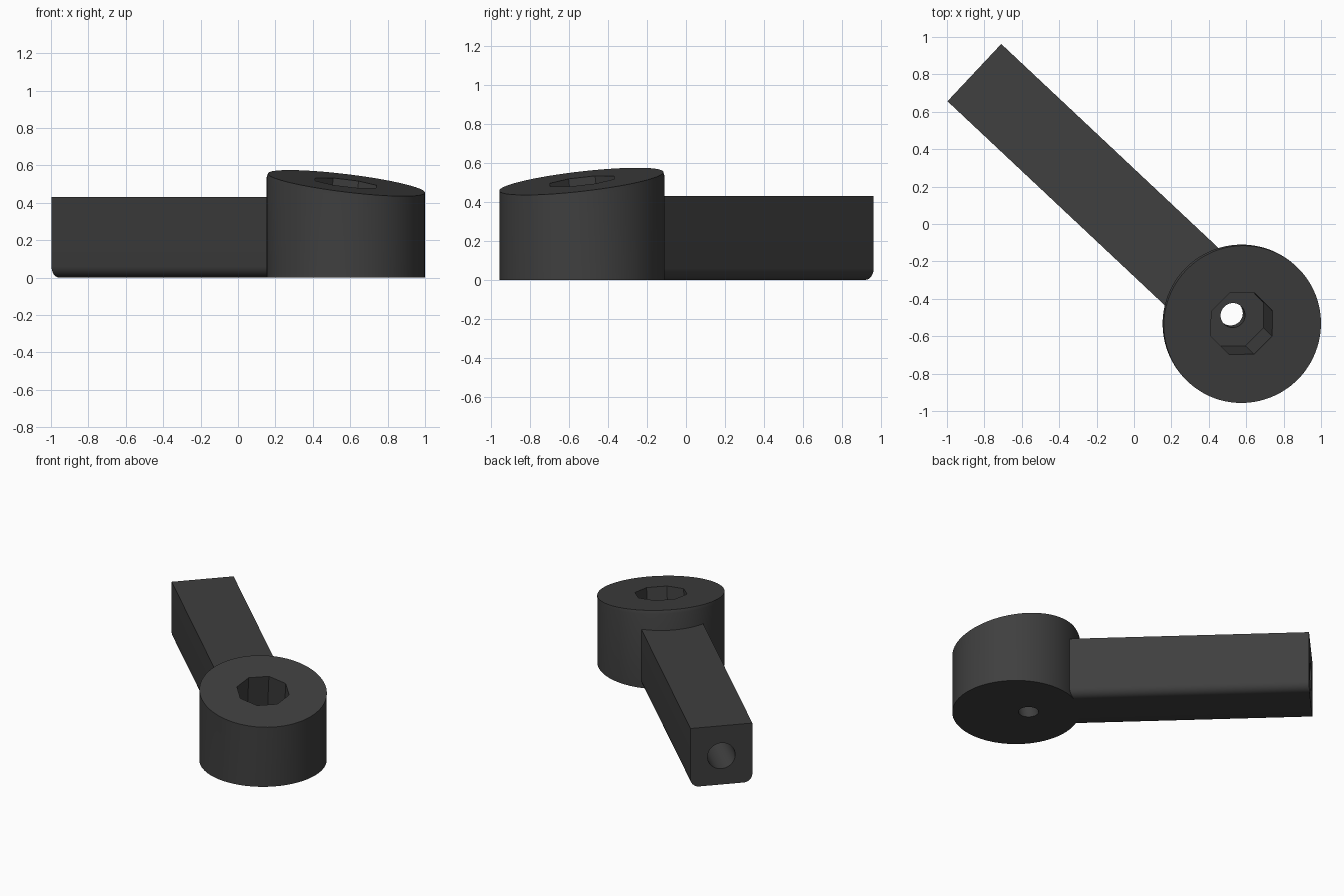
import bpy, bmesh, math
from mathutils import Matrix, Vector

if "Cube" in bpy.data.objects:
    bpy.data.objects.remove(bpy.data.objects["Cube"])

ANGLE = math.radians(-43.2)      # arm axis direction, seen from above
SLOPE, TOP, R = 0.165, 0.505, 0.423
TILT = math.atan(SLOPE)
FRAME = Matrix.Translation((0.576, -0.533, 0)) @ Matrix.Rotation(ANGLE, 4, 'Z')

dark = bpy.data.materials.new("dark_grey_plastic")
dark.diffuse_color = (0.05, 0.05, 0.05, 1)
dark.use_nodes = True
dark.node_tree.nodes["Principled BSDF"].inputs["Base Color"].default_value = dark.diffuse_color


def loft(name, rings):
    """Closed solid through matching rings of points, in the arm frame."""
    bm = bmesh.new()
    loops = [[bm.verts.new(p) for p in ring] for ring in rings]
    for a, b in zip(loops, loops[1:]):
        for i in range(len(a)):
            j = (i + 1) % len(a)
            bm.faces.new((a[i], a[j], b[j], b[i]))
    bm.faces.new(loops[0])
    bm.faces.new(loops[-1])
    bmesh.ops.recalc_face_normals(bm, faces=bm.faces)
    bm.transform(FRAME)
    mesh = bpy.data.meshes.new(name)
    bm.to_mesh(mesh)
    bm.free()
    mesh.materials.append(dark)
    ob = bpy.data.objects.new(name, mesh)
    bpy.context.collection.objects.link(ob)
    return ob


def circle(n, r, offset=0.0):
    return [(r * math.cos(offset + math.tau * i / n),
             r * math.sin(offset + math.tau * i / n)) for i in range(n)]


def activate(ob):
    bpy.ops.object.select_all(action='DESELECT')
    ob.select_set(True)
    bpy.context.view_layer.objects.active = ob


def cut(ob, cutter):
    activate(ob)
    mod = ob.modifiers.new("cut", 'BOOLEAN')
    mod.operation, mod.solver, mod.object = 'DIFFERENCE', 'EXACT', cutter
    bpy.ops.object.modifier_apply(modifier=mod.name)
    bpy.data.objects.remove(cutter)


# Hub: upright drum with a sloping top and a very slight taper at the rim
ring = circle(96, R)
hub = loft("hub", [
    [(u, v, 0) for u, v in ring],
    [(u, v, TOP - 0.022 - SLOPE * u) for u, v in ring],
    [(u * 0.987 + 0.005, v, TOP - SLOPE * u) for u, v in ring]])

# Tilted octagonal pocket and the round hole through its floor
tilted = Matrix.Translation((0, 0, TOP)) @ Matrix.Rotation(TILT, 4, 'Y')


def tilted_prism(name, profile, low, high):
    return loft(name, [[tilted @ Vector((x, y, z)) for x, y in profile]
                       for z in (low, high)])


pocket = circle(8, 0.178, math.radians(22.5) - ANGLE)
cut(hub, tilted_prism("pocket_cutter", pocket, -0.40, 0.2))
cut(hub, tilted_prism("hole_cutter", circle(40, 0.066), -0.7, -0.3))

# Arm: rectangular bar with rounded lower edges
W, H, B = 0.21, 0.43, 0.06
half = [(W - B + B * math.sin(t), B - B * math.cos(t))
        for t in (math.pi / 2 * k / 8 for k in range(9))] + [(W, H)]
section = half + [(-v, z) for v, z in reversed(half)]
arm = loft("arm", [[(u, v, z) for v, z in section] for u in (-1.961, -0.34)])

# Round bore in the end of the arm
cut(arm, loft("bore_cutter", [[(u, v, z + 0.21) for v, z in circle(48, 0.094)]
                              for u in (-2.2, -1.0)]))

for ob in (hub, arm):
    activate(ob)
    bpy.ops.object.shade_smooth_by_angle(angle=math.radians(30))
